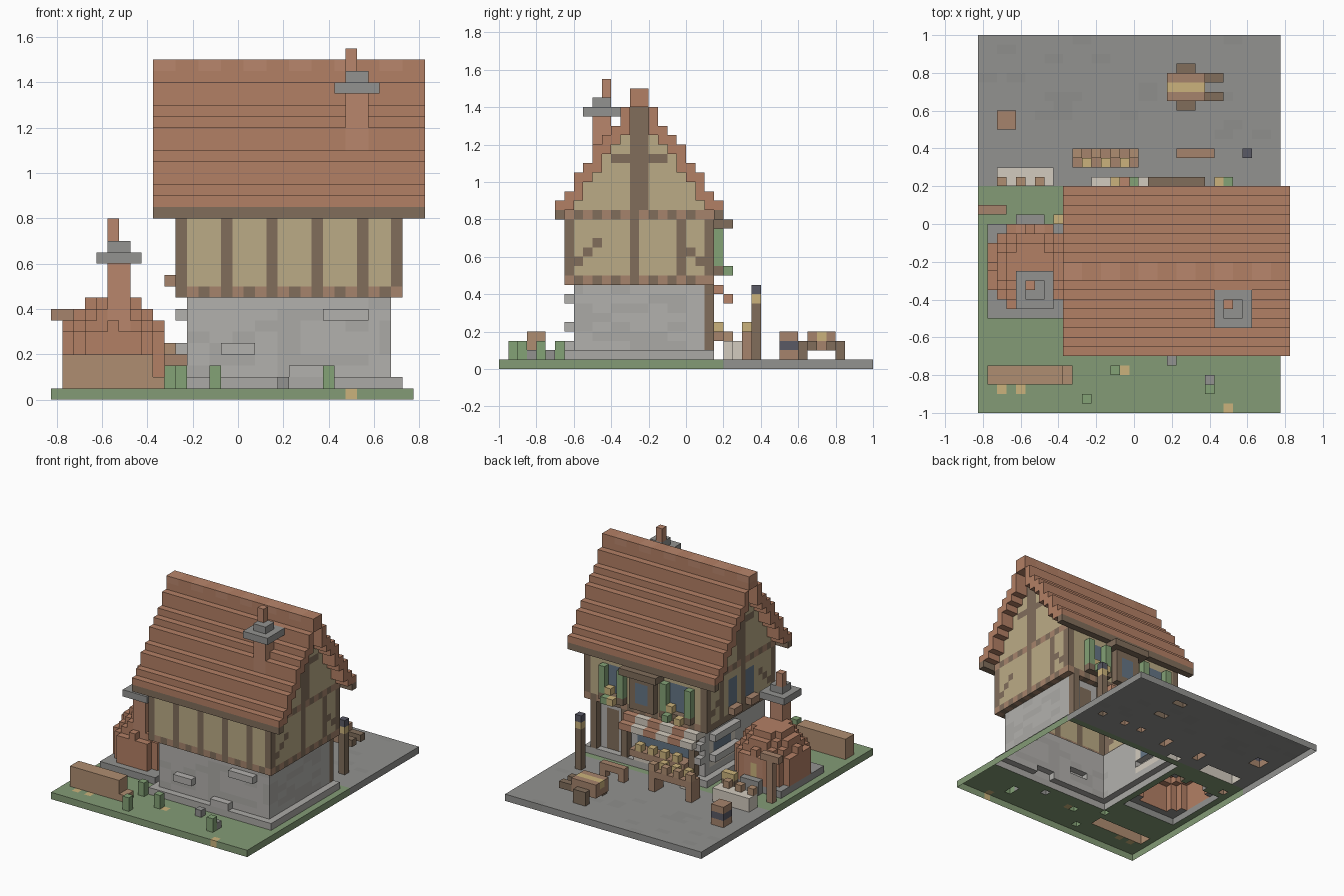
import bpy, bmesh, random
from itertools import product

if "Cube" in bpy.data.objects:
    bpy.data.objects.remove(bpy.data.objects["Cube"])

random.seed(4)
COL = dict(roof=(.45, .215, .13), plaster=(.5, .41, .24), wood=(.22, .155, .105), stone=(.45, .44, .42),
           plaza=(.29, .29, .28), grass=(.23, .33, .18), tan=(.43, .27, .165), bread=(.6, .45, .2),
           glass=(.13, .18, .24), leaf=(.23, .36, .18), cream=(.65, .6, .52), dark=(.1, .1, .13),
           tile=(.48, .24, .15), timber=(.38, .23, .15), paving=(.275, .275, .265), block=(.41, .4, .38))
U = .05            # block size
cells = {}         # block index -> name of the part that owns it
colour = {}


def part(name, col, *boxes):
    """Fill boxes (x0, x1, y0, y1, z0, z1) with blocks; later parts replace earlier ones."""
    colour[name] = col
    for b in boxes:
        lo = [round((b[0] + .825) / U), round((b[2] + 1) / U), round(b[4] / U)]
        hi = [round((b[1] + .825) / U), round((b[3] + 1) / U), round(b[5] / U)]
        for c in product(*[range(a, e) for a, e in zip(lo, hi)]):
            cells[c] = name


def build():
    """One object per part, keeping only the outside faces of the whole model."""
    meshes = {}
    for c, name in cells.items():
        bm, verts = meshes.setdefault(name, (bmesh.new(), {}))
        for a, s in product(range(3), (0, 1)):
            n = list(c)
            n[a] += 2 * s - 1
            if tuple(n) in cells or n[2] < 0:
                continue
            quad = []
            for p, q in ((0, 0), (1, 0), (1, 1), (0, 1)):
                k = list(c)
                k[a] += s
                k[(a + 1) % 3] += p
                k[(a + 2) % 3] += q
                k = tuple(k)
                if k not in verts:
                    verts[k] = bm.verts.new((k[0] * U - .825, k[1] * U - 1, k[2] * U))
                quad.append(verts[k])
            bm.faces.new(quad if s else quad[::-1])
    for name, (bm, _) in meshes.items():
        me = bpy.data.meshes.new(name)
        bm.to_mesh(me)
        bm.free()
        mat = bpy.data.materials.get(colour[name])
        if not mat:
            mat = bpy.data.materials.new(colour[name])
            mat.diffuse_color = (*COL[colour[name]], 1)
            mat.use_nodes = True
            mat.node_tree.nodes["Principled BSDF"].inputs["Base Color"].default_value = mat.diffuse_color
        me.materials.append(mat)
        bpy.context.collection.objects.link(bpy.data.objects.new(name, me))


# Ground
part('lawn', 'grass', (-.825, .775, -1, .2, 0, .05))
part('plaza', 'plaza', (-.825, .775, .2, 1, 0, .05))
pav = []
for _ in range(22):
    x, y = -.825 + U * random.randint(0, 29), .45 + U * random.randint(0, 10)
    pav.append((x, x + .1, y, y + .05, 0, .05))
part('paving_slabs', 'paving', *pav)
part('lawn_flowers', 'bread', (.475, .525, -1, -.95, 0, .05), (-.075, -.025, -.8, -.75, 0, .05),
     *[(x, x + .05, -.9, -.85, 0, .05) for x in (-.725, -.625)])

# Stone ground floor
part('plinth', 'block', (-.275, .725, -.65, .15, .05, .1))
part('stone_walls', 'stone', (-.225, .675, -.6, .1, .1, .45))
patch = []
for _ in range(24):
    z = .1 + U * random.randint(0, 6)
    x, y = -.225 + .1 * random.randint(0, 8), -.6 + .1 * random.randint(0, 5)
    patch += [(x, x + .1, -.6, -.55, z, z + .05), (.625, .675, y, y + .1, z, z + .05)]
part('wall_stones', 'block', *patch)
part('wall_ledges', 'stone', (-.075, .075, -.65, -.6, .2, .25), (.375, .575, -.65, -.6, .35, .4),
     (.225, .375, -.65, -.6, .1, .15))
part('side_window_surround', 'cream', (-.225, -.175, -.25, .05, .15, .4))
part('side_window_ledges', 'stone', (-.275, -.225, -.25, .05, .35, .4), (-.275, -.225, -.25, .05, .2, .25))
part('side_window_pane', 'glass', (-.225, -.175, -.2, 0, .25, .35))
part('front_quoins', 'stone', *[(-.225, -.175, .1, .15, z, z + .05) for z in (.2, .3, .4)])

# Shop front with counter and awning
part('shop_window', 'glass', (-.125, .325, .05, .1, .2, .4))
part('shop_door', 'wood', (.475, .575, .05, .1, .1, .4))
part('shop_posts', 'wood', *[(x, x + .05, .1, .15, .1, .45) for x in (-.175, .375, .625)])
part('shop_counter', 'timber', (-.125, .325, .1, .2, .15, .2))
part('counter_base', 'cream', (-.125, .325, .1, .15, .1, .15), (-.225, -.125, .2, .25, .05, .15))
part('counter_bread', 'bread', *[(x, x + .05, .15, .2, .2, .25) for x in (-.075, .025, .125, .225)])
for i in range(12):
    x = -.225 + U * i
    part('awning_red' if i // 2 % 2 else 'awning_white', 'tile' if i // 2 % 2 else 'cream',
         (x, x + .05, .1, .2, .4, .45), (x, x + .05, .2, .25, .35, .4))

# Half-timbered upper floor
part('upper_walls', 'plaster', (-.275, .725, -.65, .15, .45, .85))
beams = []
for i, x in enumerate((-.275, -.075, .125, .325, .525, .675)):
    beams.append((x, x + .05, -.65, -.6, .5, .8))
    if i in (0, 5):
        beams.append((x, x + .05, .1, .15, .5, .8))
for x0, x1 in ((-.275, -.225), (.675, .725)):
    beams += [(x0, x1, -.3, -.25, .5, .8), (x0, x1, -.05, 0, .5, .8)]
    for i in range(3):                  # stepped braces
        beams += [(x0, x1, -.6 + U * i, -.55 + U * i, .55 + U * i, .6 + U * i),
                  (x0, x1, .05 - U * i, .1 - U * i, .55 + U * i, .6 + U * i)]
part('timber_frame', 'wood', *beams)
part('sill_beam', 'timber', (-.275, .725, -.65, .15, .45, .5))
part('head_beam', 'timber', (-.275, .725, -.65, .15, .8, .85))
joists = [(x, x + .05, -.65, .15, .45, .5) for x in [-.275 + .1 * i for i in range(10)]]
joists += [(-.275, .725, -.6 + .1 * i, -.55 + .1 * i, z, z + .05) for i in range(7) for z in (.45, .8)]
part('joist_ends', 'wood', *joists)

# Stepped roof, mirrored about the ridge, with gable infill
tops = [.9, .95, 1.05, 1.1, 1.2, 1.25, 1.3, 1.4]
RC = -.25
roof, gable, eave = [], [(-.275, .725, RC - .05, RC + .05, .85, 1.4)], []
for i, t in enumerate(tops):
    d0, d1 = .45 - U * i, .4 - U * i
    low = .85 if i < 2 else tops[i - 1] - .05
    for a, b in ((RC - d0, RC - d1), (RC + d1, RC + d0)):
        roof.append((-.375, .825, a, b, low, t))
        if i > 1:
            gable.append((-.275, .725, a, b, .85, low))
        if i == 0:
            eave.append((-.375, .825, a, b, .8, .85))
part('gable_walls', 'plaster', *gable)
part('gable_beams', 'wood', *[b for x in (-.275, .675) for b in (
    (x, x + .05, RC - .05, RC + .05, .85, 1.4), (x, x + .05, RC - .15, RC + .15, 1.1, 1.15))])
part('roof_tiles', 'roof', *roof)
part('eave_boards', 'wood', *eave)
part('ridge', 'roof', (-.375, .825, RC - .05, RC + .05, 1.4, 1.5))
part('ridge_tiles', 'tile', *[(x, x + .1, RC - .05, RC + .05, 1.45, 1.5) for x in [-.375 + .2 * i for i in range(6)]])


def chimney(name, x, y, z, base):
    """Brick stack, slab cap and pot; z is the top of the stack."""
    part(name + '_stack', 'tile', (x - .05, x + .05, y - .05, y + .05, base, z))
    part(name + '_cap', 'plaza', (x - .1, x + .1, y - .1, y + .1, z, z + .05),
         (x - .05, x + .05, y - .05, y + .05, z + .05, z + .1))
    part(name + '_pot', 'tile', (x - .05, x, y, y + .05, z + .1, z + .2))


# Upper windows on the shop side: panes, shutters, flower boxes, bay
for n, x, w in (('left', .475, .05), ('right', -.05, .075)):
    part(n + '_window_pane', 'glass', (x - w, x + w, .1, .15, .55, .75))
    part(n + '_shutters', 'leaf', (x - w - .05, x - w, .15, .2, .55, .75), (x + w, x + w + .05, .15, .2, .55, .75))
    part(n + '_flower_box', 'wood', (x - w - .05, x + w + .05, .15, .2, .5, .55))
    part(n + '_flower_leaves', 'leaf', (x - w, x - w + .05, .2, .25, .5, .55), (x + w - .05, x + w, .2, .25, .5, .55))
    part(n + '_flowers', 'bread', (x + w - .05, x + w, .15, .2, .55, .6), (x - w, x - w + .05, .2, .25, .5, .55))
part('bay_canopy', 'wood', (.075, .375, .15, .25, .75, .8))
part('bay_frame', 'wood', (.125, .325, .15, .2, .5, .75))
part('bay_pane', 'glass', (.175, .275, .15, .2, .55, .7))
part('gable_window_pane', 'glass', *[(-.275, -.225, y, y + .1, .55, .75) for y in (-.4, -.2)])
part('gable_window_sill', 'timber', *[(-.325, -.275, y, y + .1, .5, .55) for y in (-.4, -.2)])

# Bread oven: rounded dome on a slab, with a mouth facing the plaza
part('oven_slab', 'plaza', (-.775, -.325, -.5, 0, .05, .1), (-.625, -.475, 0, .05, .05, .15))
dome = []
for i, j, k in product(range(-4, 5), range(-4, 5), range(7)):
    if (i * U / .245) ** 2 + (j * U / .245) ** 2 + ((k * U - .025) / .32) ** 2 < 1:
        x, y, z = -.55 + i * U, -.225 + j * U, .125 + k * U
        dome.append((x - .025, x + .025, y - .025, y + .025, z - .025, z + .025))
part('oven_dome', 'roof', *dome)
part('oven_porch', 'tile', (-.625, -.475, -.1, 0, .1, .3))
part('oven_fire', 'bread', (-.575, -.525, -.05, 0, .15, .25))
part('peel_rack', 'timber', (-.825, -.675, .05, .1, .35, .4), (-.775, -.725, .05, .1, .05, .35))
part('side_stand', 'wood', (-.425, -.325, 0, .05, .05, .1))
part('side_bread', 'bread', (-.425, -.325, 0, .05, .1, .15))
chimney('house_chimney', .525, -.45, 1.35, 1.1)
chimney('oven_chimney', -.525, -.35, .6, .3)

# Firewood and garden
part('log_pile', 'tan', (-.775, -.375, -.85, -.75, .05, .2), (-.375, -.325, -.85, -.75, .05, .1))
part('bushes', 'leaf', *[(x, x + .05, y, y + .05, .05, .15)
                         for x, y in ((-.275, -.95), (-.125, -.8), (.375, -.9), (-.325, -.7))])
part('rocks', 'plaza', (.175, .225, -.75, -.7, .05, .1), (.375, .425, -.85, -.8, .05, .1))

# Market square furniture
part('market_table', 'timber', (-.325, .025, .3, .4, .15, .2),
     *[(x, x + .05, .3, .4, .05, .15) for x in (-.325, -.025)])
part('table_bread', 'bread', *[(-.275 + .1 * i, -.225 + .1 * i, .3, .35, .2, .25) for i in range(3)])
part('table_rolls', 'tan', *[(-.325 + .1 * i, -.275 + .1 * i, .35, .4, .2, .25) for i in range(4)])
part('bench', 'timber', (.225, .425, .35, .4, .1, .15), (.225, .275, .35, .4, .05, .1), (.375, .425, .35, .4, .05, .1))
part('stone_stall', 'cream', (-.725, -.425, .2, .3, .05, .15))
part('stall_bread', 'tan', *[(x, x + .05, .2, .25, .15, .2) for x in (-.725, -.625, -.525)])
part('barrel', 'timber', (-.725, -.625, .5, .6, .05, .2))
part('barrel_hoops', 'dark', (-.725, -.625, .5, .6, .1, .15))
part('lamp_post', 'wood', (.575, .625, .35, .4, .05, .35))
part('lamp_light', 'bread', (.575, .625, .35, .4, .35, .4))
part('lamp_cap', 'dark', (.575, .625, .35, .4, .4, .45))

# Hand cart
part('cart_body', 'timber', (.175, .375, .65, .8, .1, .15), (.175, .375, .65, .7, .15, .2), (.175, .375, .75, .8, .15, .2))
part('cart_straw', 'bread', (.175, .375, .7, .75, .15, .2))
part('cart_wheels', 'wood', (.225, .325, .6, .65, .05, .15), (.225, .325, .8, .85, .05, .15))
part('cart_shafts', 'wood', (.375, .475, .65, .7, .1, .15), (.375, .475, .75, .8, .1, .15))

build()
